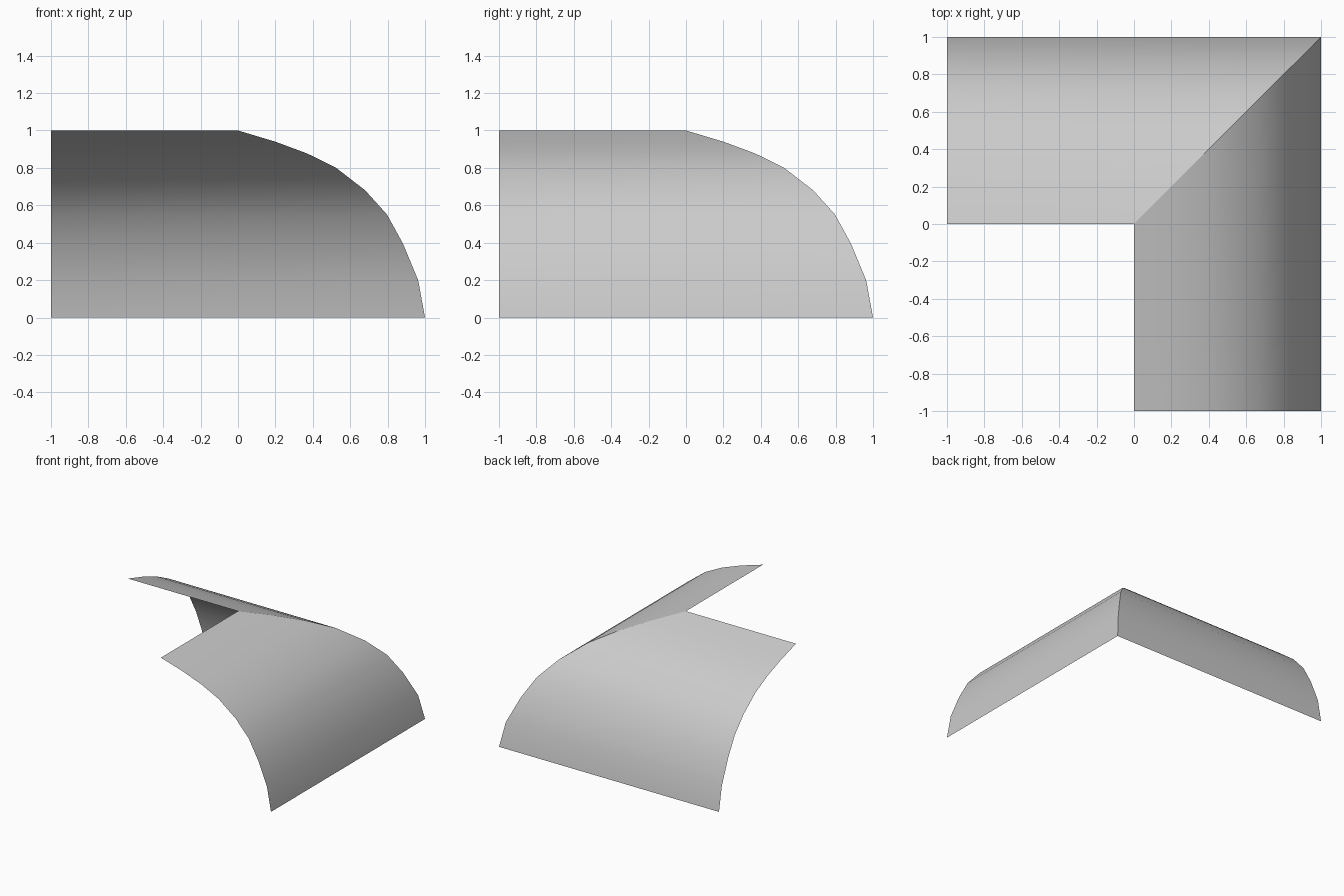
import bpy

cube = bpy.data.objects.get("Cube")
if cube:
    bpy.data.objects.remove(cube, do_unlink=True)

# Curved cross-section: (distance outward, height)
PROFILE = [(0, 1), (0.2, 0.94), (0.37, 0.877), (0.525, 0.8), (0.68, 0.68),
           (0.797, 0.55), (0.882, 0.395), (0.963, 0.2), (1, 0)]

grey = bpy.data.materials.new("plain_grey")
grey.use_nodes = True
color = (0.6, 0.6, 0.6, 1)
grey.diffuse_color = color
grey.node_tree.nodes["Principled BSDF"].inputs["Base Color"].default_value = color


def make_wing(name, swap):
    """Open curved sheet, straight at its free end and mitred at the corner."""
    verts = []
    for r, z in PROFILE:
        for along in (-1, r):
            verts.append((along, r, z) if swap else (r, along, z))
    faces = []
    for i in range(len(PROFILE) - 1):
        a = 2 * i
        face = (a, a + 2, a + 3, a + 1)
        faces.append(face[::-1] if swap else face)
    mesh = bpy.data.meshes.new(name)
    mesh.from_pydata(verts, [], faces)
    mesh.materials.append(grey)
    mesh.shade_smooth()
    obj = bpy.data.objects.new(name, mesh)
    bpy.context.collection.objects.link(obj)
    return obj


# Two identical wings meeting along the diagonal ridge
make_wing("left_curved_wing", False)
make_wing("back_curved_wing", True)
